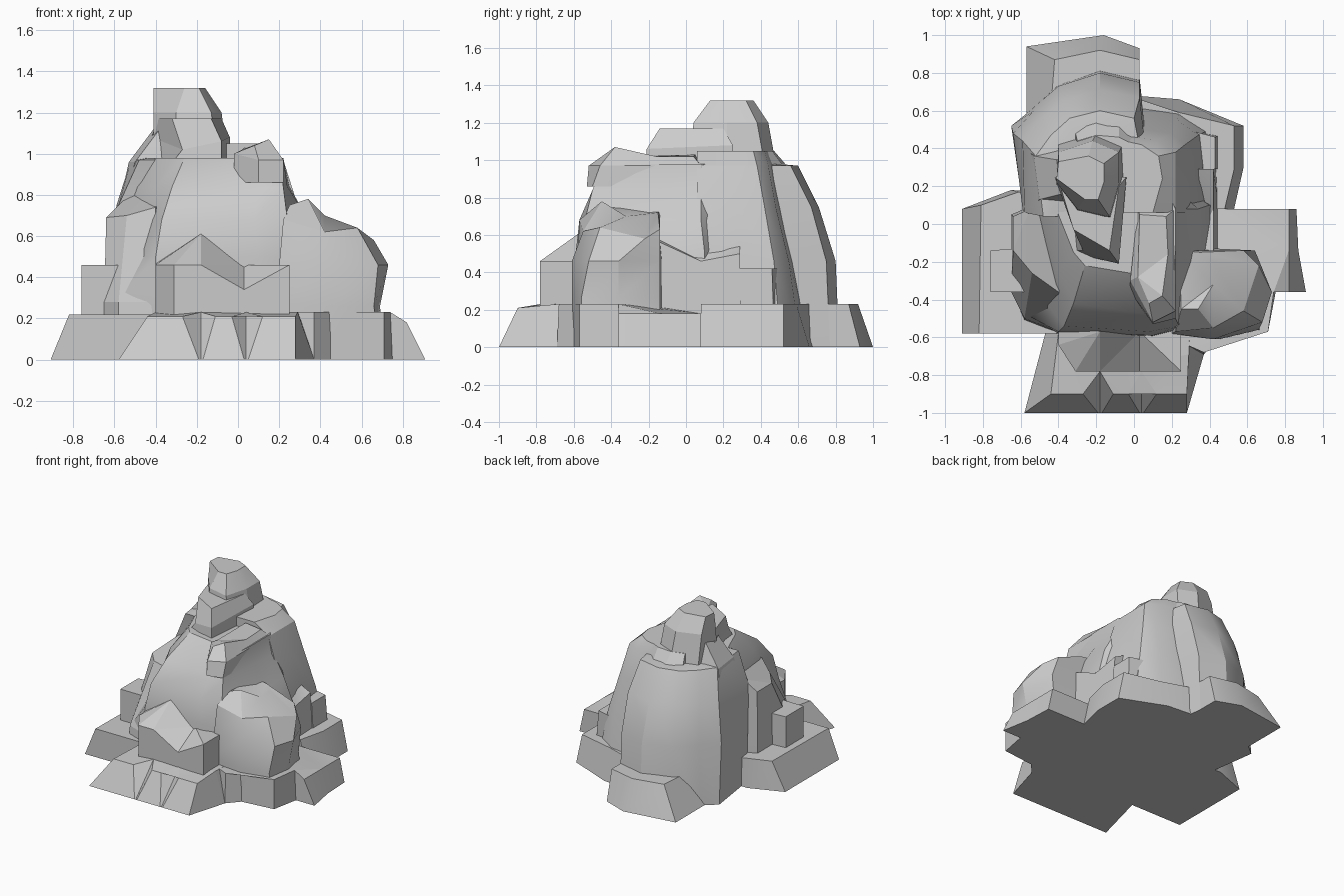
import bpy, bmesh, math


def loft(name, *rings, angle=28):
    """Stack of outlines (z, [(x, y) or (x, y, z)...]) skinned into a closed rock."""
    bm = bmesh.new()
    rows = [[bm.verts.new((p[0], p[1], p[2] if len(p) > 2 else z)) for p in pts]
            for z, pts in rings]
    n = len(rows[0])
    for a, b in zip(rows, rows[1:]):
        for i in range(n):
            j = (i + 1) % n
            bm.faces.new((a[i], a[j], b[j], b[i]))
    bm.faces.new(rows[0][::-1])
    top = bm.faces.new(rows[-1])
    bmesh.ops.triangulate(bm, faces=[top])
    bmesh.ops.recalc_face_normals(bm, faces=bm.faces)
    me = bpy.data.meshes.new(name)
    bm.to_mesh(me)
    bm.free()
    ob = bpy.data.objects.new(name, me)
    bpy.context.collection.objects.link(ob)
    bpy.ops.object.select_all(action='DESELECT')
    ob.select_set(True)
    bpy.context.view_layer.objects.active = ob
    bpy.ops.object.shade_smooth_by_angle(angle=math.radians(angle))
    return ob


# low skirts around the foot; the front one has two grooves
loft("front_skirt",
     (0, [(-.58, -1), (-.19, -1), (-.18, -1), (-.17, -1), (.03, -1), (.04, -1), (.05, -1),
          (.28, -1), (.37, -.69), (.37, -.4), (-.4, -.4), (-.47, -.58)]),
     (.23, [(-.44, -.9, .21), (-.27, -.9, .21), (-.18, -.78), (-.11, -.9, .21), (-.03, -.9, .21),
            (.04, -.78), (.12, -.9, .21), (.28, -.9, .21), (.29, -.69), (.3, -.4),
            (-.38, -.4), (-.4, -.58)]), angle=5)
loft("right_skirt",
     (0, [(.3, -.66), (.37, -.69), (.45, -.6), (.71, -.57), (.75, -.36), (.91, -.36),
          (.87, -.14), (.86, .08), (.42, .08), (.3, 0)]),
     (.2, [(.28, -.64, .23), (.37, -.68, .23), (.45, -.6, .23), (.71, -.57, .23),
           (.74, -.36, .23), (.82, -.36, .18), (.82, -.14, .18), (.82, .08, .18),
           (.42, .08, .18), (.3, 0, .2)]))
loft("left_skirt",
     (0, [(-.91, -.58), (-.4, -.58), (-.4, .16), (-.65, .18), (-.91, .08)]),
     (.22, [(-.82, -.58), (-.4, -.58), (-.4, .16), (-.61, .17), (-.81, .1)]))
loft("back_skirt",
     (0, [(-.57, .94), (-.57, .5), (.03, .5), (.03, .93), (-.16, 1)]),
     (.23, [(-.42, .87), (-.45, .5), (.03, .5), (.03, .87), (-.18, .92)]))
loft("back_right_skirt",
     (0, [(0, .68), (.24, .66), (.58, .52), (.58, .3), (.53, .08), (.1, .08)]),
     (.23, [(0, .67), (.24, .59), (.53, .52), (.53, .29), (.48, .08), (.1, .08)]))

# tall back tower
loft("back_tower",
     (0, [(-.59, .1), (-.65, .52), (-.55, .6), (-.4, .74), (-.18, .82), (.03, .77), (.1, .1)]),
     (.46, [(-.59, .08), (-.64, .48), (-.53, .6), (-.4, .73), (-.18, .8), (.03, .75), (.1, .1)]),
     (.75, [(-.58, .06), (-.59, .44), (-.5, .55), (-.38, .65), (-.18, .71), (.03, .67), (.1, .1)]),
     (.97, [(-.48, .04), (-.52, .36), (-.44, .47), (-.34, .56), (-.18, .6), (0, .56), (.1, .04)]),
     (.98, [(-.43, .06), (-.46, .34), (-.4, .42), (-.32, .46), (-.18, .49), (-.04, .46),
            (.06, .1)]))

# narrower mass on the back right, rising steeply from its skirt
loft("back_right_mass",
     (.1, [(-.1, .65), (.24, .6), (.4, .5), (.4, .29), (.44, .06), (-.1, .06)]),
     (.46, [(-.1, .58), (.23, .55), (.34, .47), (.36, .29), (.4, .06), (-.1, .06)]),
     (.75, [(-.1, .52), (.2, .48), (.27, .42), (.29, .27), (.29, .06), (-.1, .06)]),
     (.97, [(-.1, .48), (.12, .44), (.22, .38), (.22, .25), (.22, .06), (-.1, .06)]),
     (1.05, [(-.1, .45), (.04, .42), (.13, .36), (.15, .24), (.1, .06), (-.1, .06)]))
loft("back_right_step",
     (.1, [(.28, .5), (.45, .47), (.45, .29), (.28, .29)]),
     (.42, [(.28, .5), (.43, .46), (.43, .29), (.28, .29)]))

# central front mass with bulging face
loft("front_mass",
     (.0, [(-.57, -.45), (-.4, -.58), (.1, -.6), (.28, -.55), (.43, -.14), (.43, .1),
           (.1, .3), (-.57, .15)]),
     (.3, [(-.57, -.48), (-.4, -.58), (.1, -.6), (.28, -.55), (.43, -.14), (.43, .1),
           (.1, .3), (-.57, .15)]),
     (.5, [(-.48, -.4), (-.4, -.57), (.1, -.59), (.26, -.55), (.4, -.14), (.4, .1),
           (.1, .3), (-.57, .15)]),
     (.68, [(-.42, -.36), (-.37, -.54), (.08, -.57), (.24, -.54), (.34, -.14), (.34, .08),
            (.1, .3), (-.56, .12)]),
     (.84, [(-.4, -.26), (-.32, -.42), (.09, -.48), (.22, -.5), (.24, -.14), (.25, .08),
            (.1, .3), (-.5, .1)]),
     (.98, [(-.32, -.15), (-.26, -.22), (-.02, -.26), (.2, -.44), (.22, -.14), (.22, .08),
            (.1, .3), (-.42, .1)]))

# front ledge with a peak and a dip along its top
loft("front_ledge",
     (.2, [(-.4, -.64), (-.31, -.78), (-.18, -.78), (.03, -.78), (.25, -.78), (.25, -.5),
           (.03, -.5), (-.18, -.5), (-.4, -.5)]),
     (.46, [(-.4, -.64), (-.31, -.78), (-.18, -.78), (.03, -.78, .34), (.25, -.78), (.25, -.5),
            (.03, -.57), (-.18, -.57, .61), (-.4, -.5, .47)]), angle=5)

# stepped blocks on the left
loft("left_step",
     (.15, [(-.76, -.36), (-.5, -.36), (-.5, -.12), (-.76, -.14)]),
     (.46, [(-.76, -.36), (-.5, -.36), (-.5, -.12), (-.76, -.14)]))
loft("left_shoulder",
     (.1, [(-.65, -.36), (-.58, -.52), (-.4, -.58), (-.3, .05), (-.58, .08), (-.65, .05)]),
     (.28, [(-.65, -.36), (-.58, -.5), (-.4, -.57), (-.3, .05), (-.58, .08), (-.65, .05)]),
     (.7, [(-.64, -.14, .69), (-.54, -.26), (-.4, -.36, .74), (-.2, -.1, .9),
           (-.55, .08, .78), (-.64, .04, .69)]), angle=10)

# bulging boulder and step on the right
loft("right_boulder",
     (.1, [(.18, -.58), (.45, -.6), (.68, -.56), (.7, -.36), (.64, -.14), (.22, -.12)]),
     (.26, [(.18, -.58), (.45, -.61), (.66, -.56), (.69, -.36), (.62, -.14), (.22, -.12)]),
     (.46, [(.2, -.58), (.42, -.61), (.68, -.52), (.73, -.36), (.64, -.14), (.22, -.12)]),
     (.66, [(.22, -.57, .68), (.42, -.55, .62), (.58, -.46, .64), (.66, -.22, .58),
            (.58, -.14, .63), (.22, -.14)]),
     (.76, [(.25, -.45, .75), (.34, -.45, .78), (.42, -.32, .7), (.42, -.2, .7), (.35, -.15, .72),
            (.24, -.14, .73)]))
loft("right_step",
     (.1, [(.3, -.16), (.45, -.16), (.45, .08), (.44, .29), (.3, .29)]),
     (.5, [(.3, -.16, .6), (.42, -.16, .57), (.42, .08, .46), (.42, .29, .5), (.3, .29, .56)]))

# broken rocks along the crown
loft("crown_right_rock",
     (.86, [(-.02, -.36), (.1, -.53), (.22, -.5), (.23, -.12), (.22, .08), (.02, .08)]),
     (.97, [(-.02, -.3, 1.0), (.1, -.52), (.22, -.46), (.22, -.14), (.22, .08), (.02, .08)]),
     (1.05, [(.02, -.28, 1.02), (.08, -.42, 1.04), (.15, -.38, 1.07), (.18, -.16, 1.02),
             (.17, .04, 1.02), (.03, .05, 1.03)]), angle=15)
loft("crown_front_rock",
     (.88, [(-.38, -.14), (-.08, -.21), (-.04, .25), (-.42, .25)]),
     (1.04, [(-.27, -.14, 1.02), (-.08, -.21, 1.06), (-.04, .25, 1.08), (-.42, .25, 1.08)]),
     (1.17, [(-.32, -.03), (-.13, -.14), (-.08, .2), (-.39, .2)]), angle=10)
loft("crown_left_rock",
     (.74, [(-.56, .08), (-.2, .06), (-.2, .45), (-.58, .4)]),
     (.96, [(-.5, .13), (-.2, .1), (-.2, .45), (-.53, .36)]),
     (1.12, [(-.38, .16), (-.2, .13), (-.2, .42), (-.41, .34)]), angle=10)
loft("crown_back_rock",
     (.9, [(-.3, .3), (.02, .3), (.02, .48), (-.08, .57), (-.2, .6), (-.32, .52)]),
     (1.05, [(-.3, .3), (0, .3), (0, .42), (-.08, .46), (-.2, .47), (-.3, .44)]), angle=10)

# summit
loft("summit",
     (.98, [(-.41, .2), (-.3, .04), (-.1, .02), (-.05, .22), (-.06, .42), (-.2, .48), (-.4, .42)]),
     (1.2, [(-.41, .22), (-.3, .08), (-.13, .04), (-.08, .22), (-.08, .38), (-.22, .44),
            (-.4, .38)]),
     (1.32, [(-.41, .24), (-.26, .13), (-.19, .13), (-.16, .22), (-.16, .32), (-.24, .36),
             (-.4, .33)]), angle=15)
